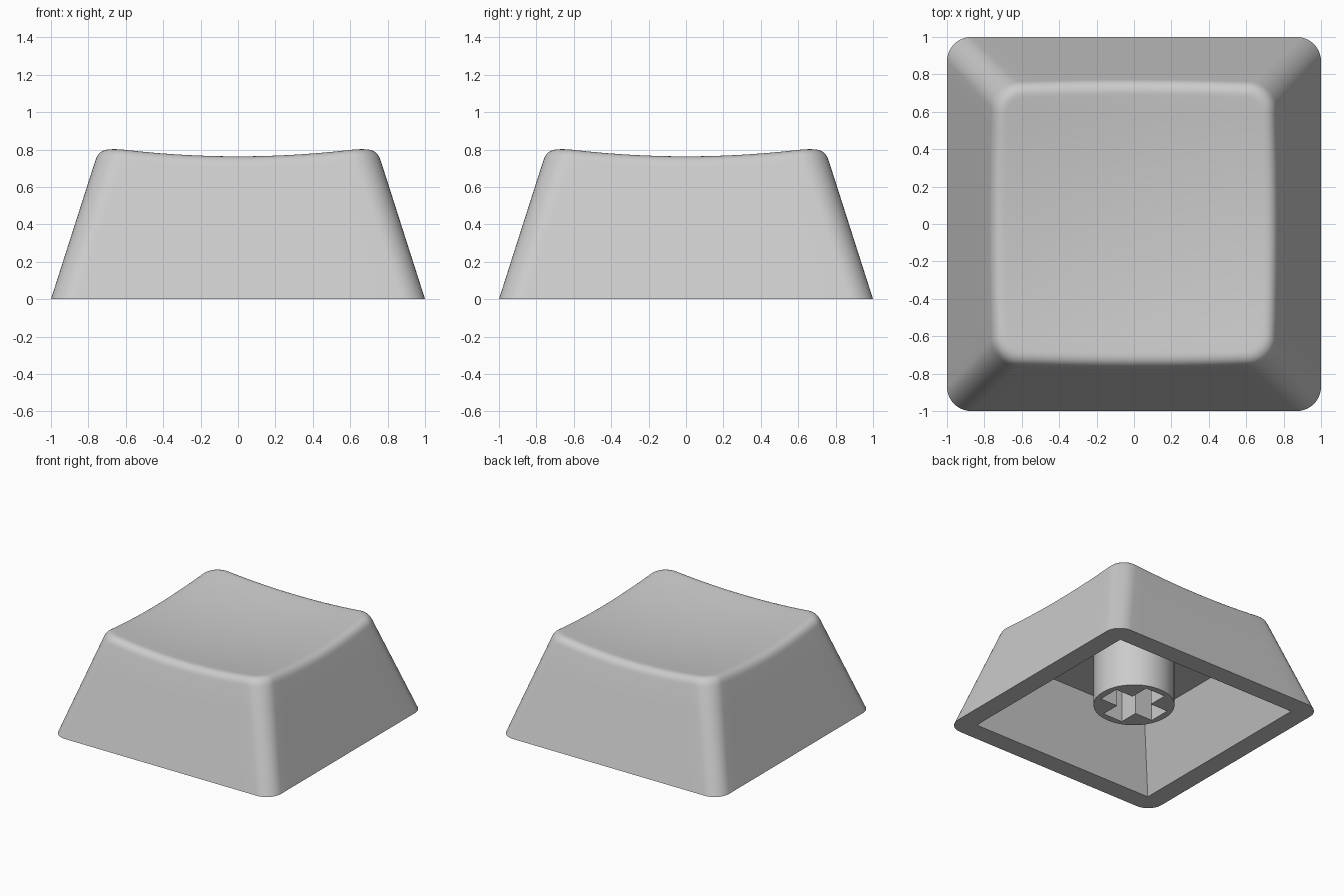
import bpy, bmesh, math

if "Cube" in bpy.data.objects:
    bpy.data.objects.remove(bpy.data.objects["Cube"])

SLOPE = 0.32                      # inward lean of the outer walls per unit height
CEIL, CEIL_HALF = 0.53, 0.64      # height and half width of the inner ceiling
ARC, EDGE, FILLET, TOP = 10, 14, 8, 10

grey = bpy.data.materials.new("grey plastic")
grey.diffuse_color = (0.6, 0.6, 0.6, 1)
grey.use_nodes = True
grey.node_tree.nodes["Principled BSDF"].inputs["Base Color"].default_value = grey.diffuse_color


def dish(x, y):
    return 0.715 + 0.1 * (x * x + y * y)


# Rounded-square template: corner-centre factor and outward direction per point
template = []
for q in range(4):
    a0 = q * math.pi / 2
    c, s = round(math.cos(a0)), round(math.sin(a0))
    turn = lambda x, y: (x * c - y * s, x * s + y * c)
    for i in range(ARC + 1):
        a = math.pi / 2 * i / ARC
        template.append((turn(1, 1), turn(math.cos(a), math.sin(a))))
    for i in range(1, EDGE):
        template.append((turn(1 - 2 * i / EDGE, 1), turn(0, 1)))


def plan(t, half, radius):
    (cx, cy), (nx, ny) = t
    return cx * (half - radius) + nx * radius, cy * (half - radius) + ny * radius


def wall(t, z):
    return (*plan(t, 1 - SLOPE * z, 0.13 + 0.015 * z / 0.8), z)


def column(t):
    """Points from the inner ceiling, round the rim, up the wall and over the top."""
    pts = [(*plan(t, CEIL_HALF, 0), CEIL), (*plan(t, 0.84, 0), 0)]
    z = 0.78
    for _ in range(12):           # height where the wall meets the dish
        corner = wall(t, z)
        z = dish(corner[0], corner[1])
    low = wall(t, z - 0.062)
    x, y = plan(t, 1 - SLOPE * z - 0.065, 0.08)
    high = (x, y, dish(x, y))
    pts += [wall(t, low[2] * i / 4) for i in range(4)]
    for i in range(FILLET + 1):   # rounded top edge
        u = i / FILLET
        pts.append(tuple((1 - u) ** 2 * a + 2 * u * (1 - u) * b + u * u * d
                         for a, b, d in zip(low, corner, high)))
    for i in range(1, TOP):       # dished top
        f = 1 - i / TOP
        pts.append((x * f, y * f, dish(x * f, y * f)))
    return pts


def finish(bm, name):
    bmesh.ops.remove_doubles(bm, verts=bm.verts, dist=1e-5)
    bmesh.ops.recalc_face_normals(bm, faces=bm.faces)
    mesh = bpy.data.meshes.new(name)
    bm.to_mesh(mesh)
    bm.free()
    mesh.materials.append(grey)
    ob = bpy.data.objects.new(name, mesh)
    bpy.context.collection.objects.link(ob)
    return ob


def smooth(ob):
    bpy.ops.object.select_all(action='DESELECT')
    ob.select_set(True)
    bpy.context.view_layer.objects.active = ob
    bpy.ops.object.shade_smooth_by_angle(angle=math.radians(35))


# Hollow shell
bm = bmesh.new()
cols = [[bm.verts.new(p) for p in column(t)] for t in template]
n = len(cols)
for i in range(n):
    a, b = cols[i], cols[(i + 1) % n]
    for j in range(len(a) - 1):
        bm.faces.new((a[j], b[j], b[j + 1], a[j + 1]))
centre = bm.verts.new((0, 0, dish(0, 0)))
ceiling = bm.verts.new((0, 0, CEIL))
for i in range(n):
    bm.faces.new((cols[i][-1], cols[(i + 1) % n][-1], centre))
    bm.faces.new((cols[(i + 1) % n][0], cols[i][0], ceiling))
bmesh.ops.dissolve_degenerate(bm, edges=bm.edges, dist=1e-6)
smooth(finish(bm, "shell"))


def prism(outline, z0, z1, name):
    bm = bmesh.new()
    lo = [bm.verts.new((x, y, z0)) for x, y in outline]
    hi = [bm.verts.new((x, y, z1)) for x, y in outline]
    bm.faces.new(lo)
    bm.faces.new(hi)
    for i in range(len(lo)):
        k = (i + 1) % len(lo)
        bm.faces.new((lo[i], lo[k], hi[k], hi[i]))
    return finish(bm, name)


# Round stem with a wide cross-shaped socket
circle = [(0.305 * math.cos(a), 0.305 * math.sin(a))
          for a in (2 * math.pi * i / 64 for i in range(64))]
W, L = 0.09, 0.25
cross = []
for q in range(4):
    c, s = round(math.cos(q * math.pi / 2)), round(math.sin(q * math.pi / 2))
    cross += [(x * c - y * s, x * s + y * c) for x, y in ((L, -W), (L, W), (W, W))]
stem = prism(circle, 0.115, 0.714, "stem")
cutter = prism(cross, 0.0, 0.6, "socket_cutter")
cutter.hide_render = True
mod = stem.modifiers.new("socket", 'BOOLEAN')
mod.operation, mod.object, mod.solver = 'DIFFERENCE', cutter, 'EXACT'
bpy.context.view_layer.objects.active = stem
bpy.ops.object.modifier_apply(modifier=mod.name)
bpy.data.objects.remove(cutter)
smooth(stem)
